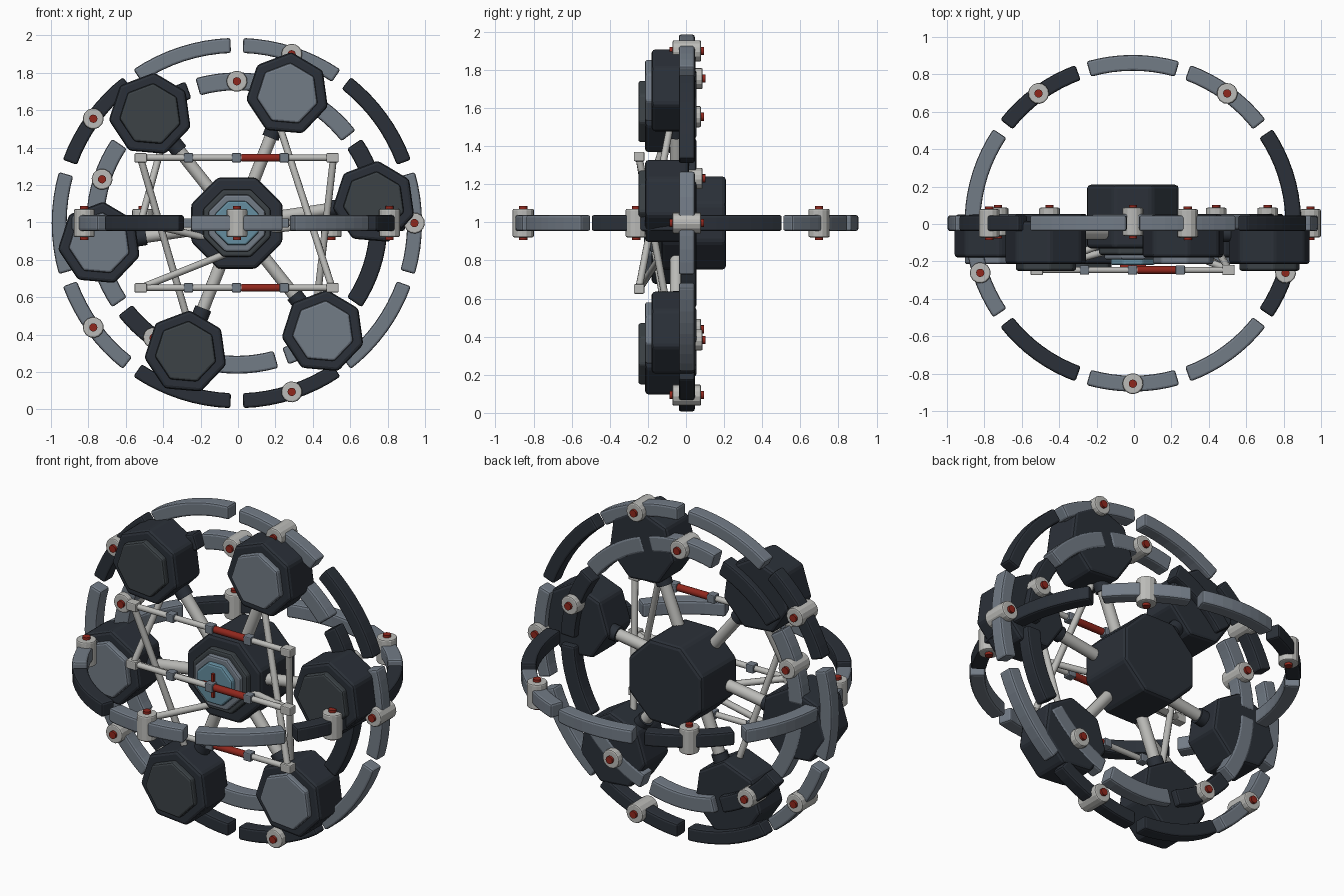
import bpy, bmesh
from math import cos, sin, radians, pi
from mathutils import Vector

if "Cube" in bpy.data.objects:
    bpy.data.objects.remove(bpy.data.objects["Cube"])

C = Vector((-0.006, 0.004, 0.996))   # common centre of the rings


def material(name, col):
    m = bpy.data.materials.new(name)
    m.diffuse_color = (*col, 1)
    m.use_nodes = True
    m.node_tree.nodes["Principled BSDF"].inputs["Base Color"].default_value = m.diffuse_color
    return m


DARK = material("dark_shell", (0.024, 0.030, 0.040))
SLATE = material("slate_panel", (0.045, 0.055, 0.062))
LIGHT = material("light_shell", (0.17, 0.20, 0.24))
PALE = material("pale_metal", (0.50, 0.50, 0.48))
RED = material("red_accent", (0.28, 0.02, 0.012))
BLUE = material("blue_lens", (0.13, 0.27, 0.35))


def finish(bm, name, mat, bevel=0, smooth=False):
    bmesh.ops.recalc_face_normals(bm, faces=bm.faces)
    me = bpy.data.meshes.new(name)
    bm.to_mesh(me)
    bm.free()
    if smooth:
        for p in me.polygons:
            p.use_smooth = len(p.vertices) == 4
    ob = bpy.data.objects.new(name, me)
    bpy.context.collection.objects.link(ob)
    me.materials.append(mat)
    if bevel:
        b = ob.modifiers.new("bevel", "BEVEL")
        b.width, b.segments, b.limit_method = bevel, 2, "ANGLE"
        b.angle_limit = radians(30)
    return ob


def loft(sections, name, mat, **kw):
    """Closed solid skinned through equal-length vertex sections."""
    bm = bmesh.new()
    rows = [[bm.verts.new(p) for p in s] for s in sections]
    n = len(rows[0])
    for a, b in zip(rows, rows[1:]):
        for i in range(n):
            bm.faces.new((a[i], a[(i + 1) % n], b[(i + 1) % n], b[i]))
    bm.faces.new(rows[0])
    bm.faces.new(rows[-1])
    return finish(bm, name, mat, **kw)


def prism(name, x, z, r, n, rot, y0, y1, mat, bevel=0.012):
    """Polygonal block facing the front."""
    angs = [radians(rot) + 2 * pi * i / n for i in range(n)]
    loft([[(x + r * cos(a), y, z + r * sin(a)) for a in angs] for y in (y0, y1)],
         name, mat, bevel=bevel)


def tube(name, p, q, r, mat, n=14, bevel=0):
    p, q = Vector(p), Vector(q)
    d = (q - p).normalized()
    u = d.orthogonal().normalized()
    v = d.cross(u)
    ring = [r * (u * cos(2 * pi * i / n) + v * sin(2 * pi * i / n)) for i in range(n)]
    loft([[e + o for o in ring] for e in (p, q)], name, mat, smooth=not bevel, bevel=bevel)


def box(name, c, s, mat, bevel=0.006):
    bm = bmesh.new()
    bmesh.ops.create_cube(bm, size=1)
    bmesh.ops.scale(bm, vec=s, verts=bm.verts)
    bmesh.ops.translate(bm, vec=c, verts=bm.verts)
    finish(bm, name, mat, bevel=bevel)


# Segmented rings: ten arcs each, five clamps with red pins
def ring(name, r0, r1, start, knob_r, knob_start, flat=False, dy=0):
    def pt(a, r, h):
        a = radians(a)
        v = (r * cos(a), r * sin(a), h) if flat else (r * cos(a), h + dy, r * sin(a))
        return C + Vector(v)
    h = 0.042
    for k in range(10):
        a0 = start + 36 * k - 16
        secs = [[pt(a0 + 4 * i, r, e) for r, e in ((r0, -h), (r1, -h), (r1, h), (r0, h))]
                for i in range(9)]
        loft(secs, name + "_segment", LIGHT if k % 3 else DARK, bevel=0.012)
    for k in range(5):
        a = knob_start + 72 * k
        tube(name + "_clamp", pt(a, knob_r, -0.075), pt(a, knob_r, 0.075), 0.056, PALE,
             bevel=0.008)
        tube(name + "_pin", pt(a, knob_r, -0.09), pt(a, knob_r, 0.09), 0.022, RED)


ring("outer_ring", 0.91, 0.99, -72, 0.949, 0)
ring("inner_ring", 0.71, 0.805, 18, 0.758, 18, dy=0.008)
ring("level_ring", 0.815, 0.90, 18, 0.858, 54, flat=True)

# Central hub with stepped collar and lens
prism("hub", C.x, C.z, 0.265, 8, 22.5, -0.13, 0.21, DARK, 0.02)
prism("hub_collar", C.x, C.z, 0.195, 8, 22.5, -0.165, -0.1, SLATE)
prism("lens_collar", C.x, C.z, 0.165, 8, 22.5, -0.19, -0.1, LIGHT)
prism("lens", C.x, C.z, 0.128, 8, 22.5, -0.22, -0.1, BLUE)
box("reticle_upright", (C.x, -0.226, C.z), (0.018, 0.02, 0.14), RED, 0)
box("reticle_cross", (C.x, -0.226, C.z), (0.14, 0.02, 0.018), RED, 0)

# Six pods on spokes, alternating depth and panel colour
for k in range(6):
    a = radians(8.5 + 60 * k)
    d = Vector((cos(a), 0, sin(a)))
    x, z = C.x + 0.742 * d.x, C.z + 0.742 * d.z
    off = 0 if k % 2 else -0.035
    prism("pod", x, z, 0.225, 7, 85, -0.18 + off, 0.05 + off, DARK, 0.018)
    prism("pod_panel", x, z, 0.168, 7, 85, -0.215 + off, -0.1 + off,
          LIGHT if k % 2 else SLATE)
    s = Vector((C.x, -0.05, C.z))
    tube("spoke", s + d * 0.15, s + d * 0.62, 0.034, PALE)
    tube("spoke_sleeve", s + d * 0.49, s + d * 0.62, 0.046, DARK)

# Three front rails with joints and a red section
Y = -0.246
for z in (0.65, C.z, 1.345):
    tube("rail", (-0.52, Y, z), (0.51, Y, z), 0.017, PALE)
    tube("rail_red_section", (0.02, Y, z), (0.24, Y, z), 0.021, RED)
    for x in (-0.52, 0.505):
        box("rail_end", (x, Y, z), (0.066, 0.055, 0.05), PALE)
    for x in (-0.265, -0.008, 0.247):
        box("rail_joint", (x, Y, z), (0.05, 0.05, 0.05), LIGHT)

# Diagonal braces between rails, pods and hub
braces = [
    ((0.22, -0.08, 1.52), (0.50, Y, 0.66)),
    ((0.51, Y, 1.34), (0.42, -0.1, 0.56)),
    ((-0.52, Y, 1.34), (-0.27, -0.1, 0.48)),
    ((-0.41, -0.12, 1.40), (-0.52, Y, 1.0)),
    ((-0.52, Y, 0.65), (0.03, -0.1, 0.87)),
    ((-0.52, Y, 1.0), (-0.1, -0.08, 0.9)),
    ((0.51, Y, 1.0), (0.1, -0.08, 0.95)),
]
for p, q in braces:
    tube("brace", p, q, 0.019, PALE, 10)
